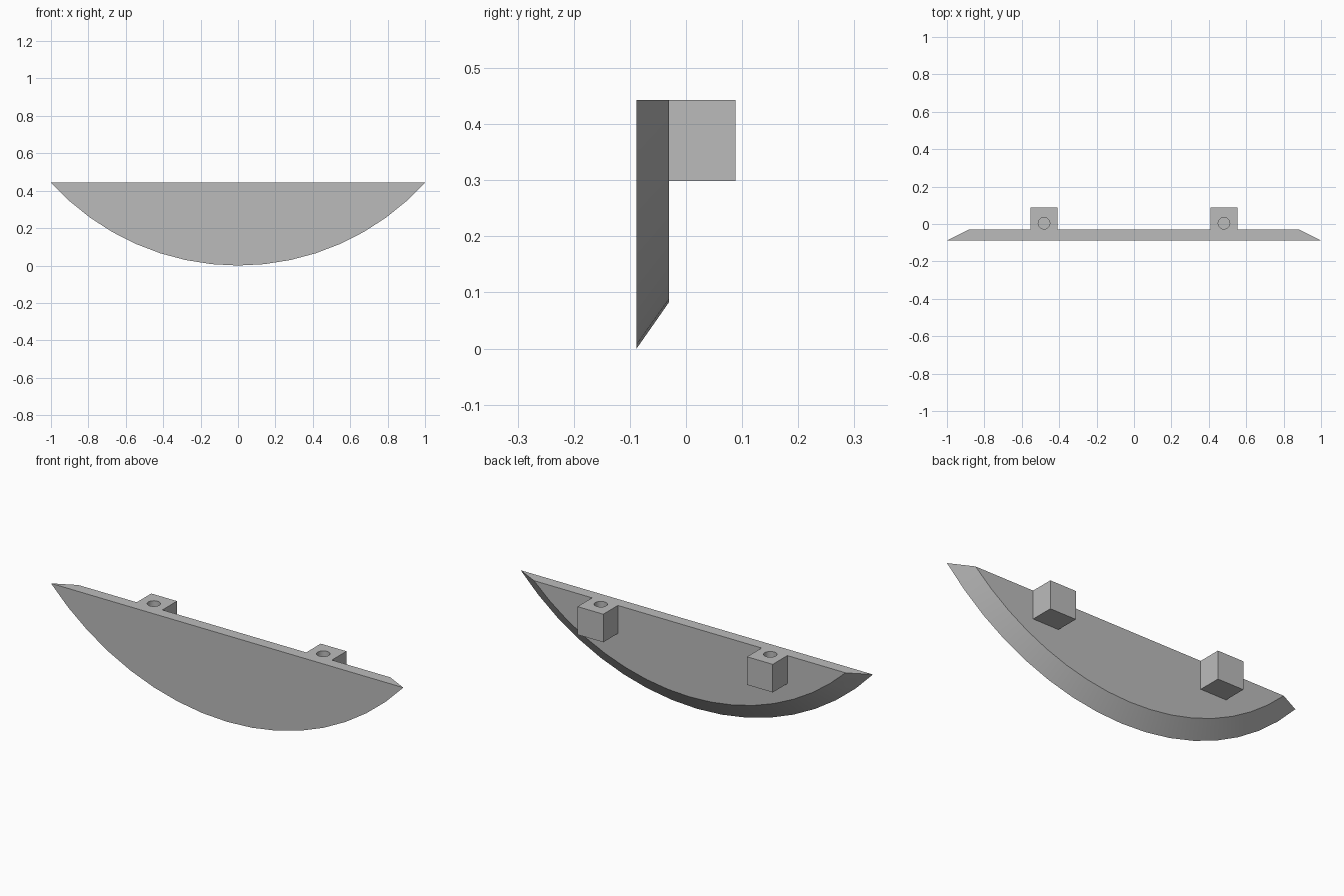
import bpy, bmesh
from math import sin, cos, asin, sqrt, radians

cube = bpy.data.objects.get("Cube")
if cube:
    bpy.data.objects.remove(cube, do_unlink=True)

TOP = 0.443                      # height of the flat top edge
RADIUS = 1.35                    # front arc radius, also its centre height
FRONT, BACK, REAR = -0.088, -0.03, 0.088
STEPS = 16

grey = bpy.data.materials.new("plain grey")
grey.use_nodes = True
grey.diffuse_color = (0.5, 0.5, 0.5, 1)
grey.node_tree.nodes["Principled BSDF"].inputs["Base Color"].default_value = (0.5, 0.5, 0.5, 1)


def finish(name, bm):
    bmesh.ops.recalc_face_normals(bm, faces=bm.faces)
    mesh = bpy.data.meshes.new(name)
    bm.to_mesh(mesh)
    bm.free()
    mesh.materials.append(grey)
    obj = bpy.data.objects.new(name, mesh)
    bpy.context.collection.objects.link(obj)
    return obj


def box(name, low, high):
    bm = bmesh.new()
    bmesh.ops.create_cube(bm, size=1)
    for v in bm.verts:
        v.co = [(a + b) / 2 + c * (b - a) for a, b, c in zip(low, high, v.co)]
    return finish(name, bm)


def combine(target, tool, operation):
    mod = target.modifiers.new(operation, "BOOLEAN")
    mod.object, mod.operation, mod.solver = tool, operation, "EXACT"
    bpy.ops.object.select_all(action="DESELECT")
    target.select_set(True)
    bpy.context.view_layer.objects.active = target
    bpy.ops.object.modifier_apply(modifier=mod.name)
    bpy.data.objects.remove(tool, do_unlink=True)


def arc(bm, radius, y):
    half = asin(sqrt(radius ** 2 - (RADIUS - TOP) ** 2) / radius)
    angles = [half * (2 * i / STEPS - 1) for i in range(STEPS + 1)]
    return [bm.verts.new((radius * sin(a), y, RADIUS - radius * cos(a))) for a in angles]


# Circular-segment panel with a chamfered curved rim
bm = bmesh.new()
front = arc(bm, RADIUS, FRONT)
back = arc(bm, RADIUS - 0.083, BACK)
bm.faces.new(front)
bm.faces.new(back)
for i in range(-1, STEPS):
    bm.faces.new((front[i], front[i + 1], back[i + 1], back[i]))
panel = finish("curved_panel", bm)

# Two mounting blocks, each with a blind hole from above
for side in (-1, 1):
    x = side * 0.481
    block = box("mounting_block", (x - 0.073, BACK - 0.02, 0.299), (x + 0.073, REAR, TOP))
    combine(panel, block, "UNION")
    bm = bmesh.new()
    bmesh.ops.create_cone(bm, cap_ends=True, segments=32, radius1=0.031, radius2=0.031, depth=0.2)
    bmesh.ops.translate(bm, verts=bm.verts, vec=(x, 0.004, TOP))
    combine(panel, finish("hole_cutter", bm), "DIFFERENCE")

panel.select_set(True)
bpy.context.view_layer.objects.active = panel
bpy.ops.object.shade_smooth_by_angle(angle=radians(30))
